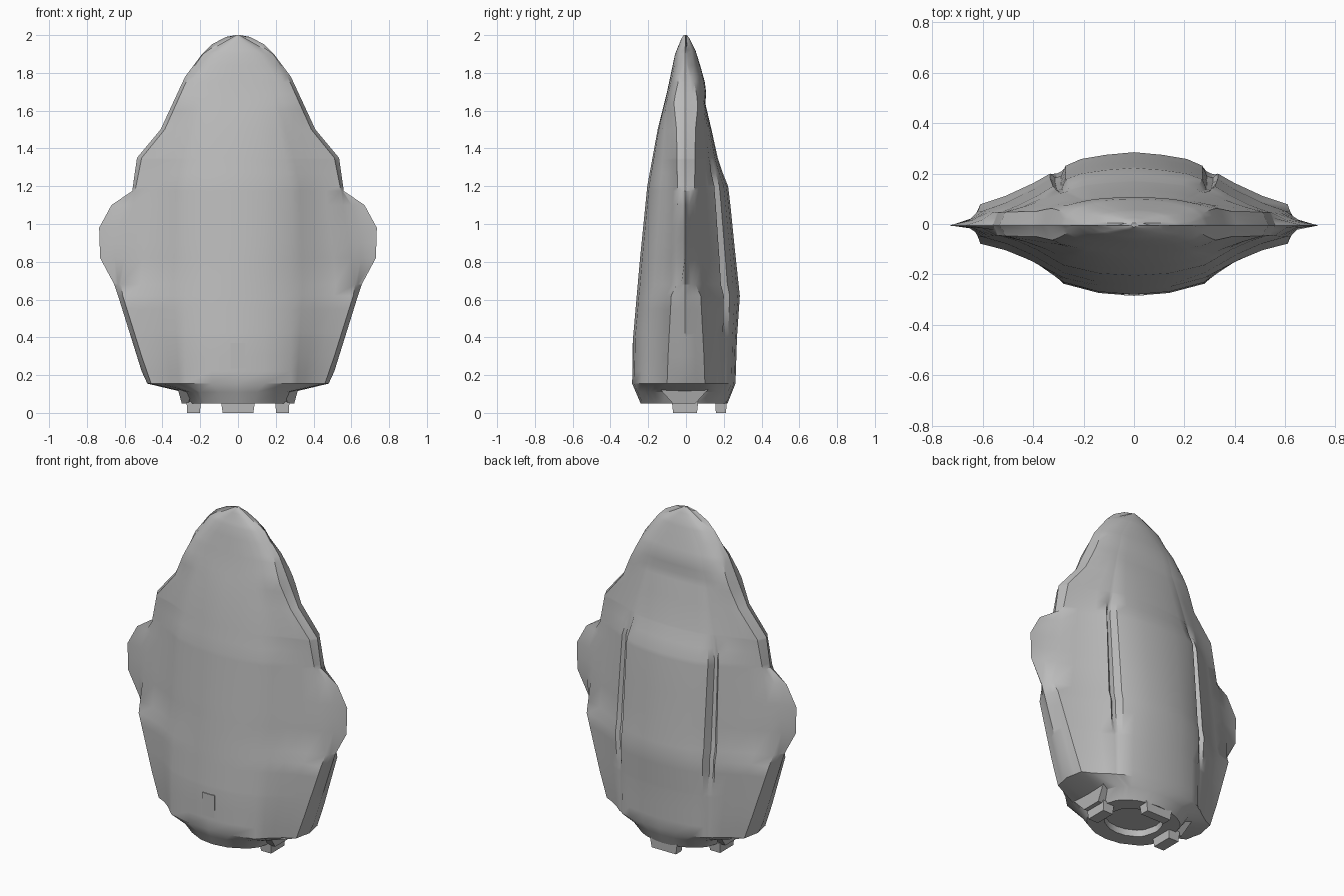
import bpy, bmesh, math
from mathutils import Vector

default = bpy.data.objects.get("Cube")
if default:
    bpy.data.objects.remove(default)

grey = bpy.data.materials.new("hull grey")
grey.use_nodes = True
colour = (0.5, 0.5, 0.5, 1)
grey.diffuse_color = colour
grey.node_tree.nodes["Principled BSDF"].inputs["Base Color"].default_value = colour

# Height profiles as (z, value), read from the tail up to the nose
WIDTH = [(.05, .26), (.11, .29), (.155, .48), (.22, .51), (.3, .535), (.62, .635), (.68, .655),
         (.82, .73), (.98, .735), (1.1, .67), (1.175, .56), (1.35, .535),
         (1.5, .41), (1.78, .28), (1.9, .19), (1.95, .14), (1.99, .065), (2, .01)]
BODY = [(.05, .25), (.11, .28), (.155, .46), (.3, .51), (.62, .61), (.68, .62), (.82, .6),
        (1.175, .545), (1.35, .51), (1.5, .388), (1.78, .262), (1.9, .182), (2, .008)]
FRONT = [(.05, .24), (.155, .285), (.4, .28), (.8, .245), (1.2, .205), (1.5, .15),
         (1.7, .1), (1.9, .058), (1.98, .025), (2, .012)]
BACK = [(.05, .22), (.155, .262), (.4, .27), (.62, .285), (.9, .255), (1.1, .235), (1.2, .223),
        (1.27, .195), (1.35, .168), (1.5, .135), (1.64, .102), (1.69, .107), (1.75, .1),
        (1.84, .075), (1.92, .05), (1.98, .02), (2, .005)]
RIM = [(.05, .05), (.11, .1), (.155, .1), (.3, .095), (.62, .078), (.68, .05), (.82, .052),
       (1.175, .045), (1.5, .05), (1.65, .065), (1.78, .035), (1.84, .01), (2, .002)]
CORE = [(.05, .18), (.11, .2), (.155, .28), (1.2, .28), (1.5, .22), (1.78, .15), (2, .005)]
ROUND = [(.11, 1), (.155, 0), (1.3, 0), (1.8, .85), (2, 1)]
GROOVE = [(.42, 0), (.55, .025), (1.2, .025), (1.34, 0)]


def sample(profile, z):
    """Linear value of a height profile."""
    if z <= profile[0][0]:
        return profile[0][1]
    for (a, p), (b, q) in zip(profile, profile[1:]):
        if z <= b:
            return p + (q - p) * (z - a) / (b - a)
    return profile[-1][1]


def section(z):
    """Closed outline of the hull at one height."""
    w, edge, c, rim = (sample(p, z) for p in (WIDTH, BODY, CORE, RIM))
    blend, groove = sample(ROUND, z), sample(GROOVE, z)
    fin = w - edge

    def side(depth, shape):
        r = min(rim, depth * .6)
        pts = []
        for inner, outer, height, dip in shape:
            x = c * inner + (edge - c) * outer
            flat = r + (depth - r) * height
            oval = r + (depth - r) * math.sqrt(max(0, 1 - (x / edge) ** 2))
            pts.append((x, flat + (oval - flat) * blend - dip * groove))
        # thin fin or bevel outside the body
        pts.append((edge + fin * .4, r * (.58 - min(.25, fin * 2))))
        return pts

    front = side(sample(FRONT, z), [(0, 0, 1, 0), (.5, 0, .94, 0), (1, 0, .74, 0), (1, .18, .57, 0),
                                    (1, .4, .36, 0), (1, .7, .14, 0), (1, 1, 0, 0)])
    back = side(sample(BACK, z), [(0, 0, 1, 0), (.4, 0, .95, 0), (.75, 0, .87, 0), (.97, 0, .74, 0),
                                  (1, .03, .66, 1), (1, .1, .61, .8), (1, .16, .59, 0),
                                  (1, .36, .41, 0), (1, .7, .16, 0), (1, 1, 0, 0)])
    half = [(x, -y) for x, y in front] + [(w, -.006)] + back[::-1]
    loop = half + [(-x, y) for x, y in half[-2:0:-1]]
    return [Vector((x, y, z)) for x, y in loop]


def finish(name, bm, angle=34):
    """Turn a bmesh into a grey object shaded smooth except at sharp edges."""
    bmesh.ops.recalc_face_normals(bm, faces=bm.faces)
    mesh = bpy.data.meshes.new(name)
    bm.to_mesh(mesh)
    bm.free()
    mesh.materials.append(grey)
    obj = bpy.data.objects.new(name, mesh)
    bpy.context.collection.objects.link(obj)
    bpy.ops.object.select_all(action="DESELECT")
    obj.select_set(True)
    bpy.context.view_layer.objects.active = obj
    bpy.ops.object.shade_smooth_by_angle(angle=math.radians(angle))
    return obj


def loft(name, rings):
    """Skin a stack of equal rings and cap both ends."""
    bm = bmesh.new()
    rows = [[bm.verts.new(p) for p in ring] for ring in rings]
    for low, high in zip(rows, rows[1:]):
        for i in range(len(low)):
            j = (i + 1) % len(low)
            bm.faces.new((low[i], low[j], high[j], high[i]))
    bm.faces.new(rows[0])
    bm.faces.new(rows[-1])
    return finish(name, bm)


# Hull, with a recessed exhaust well in the tail
heights = sorted({z for z, v in WIDTH + BACK + GROOVE} | {.9, 1.6, 1.97})
tail = section(heights[0])
well = [Vector((p.x * .62, p.y * .62, p.z)) for p in tail]
well_floor = [p + Vector((0, 0, .04)) for p in well]
loft("hull", [well_floor, well, tail] + [section(z) for z in heights[1:]])


def block(name, centre, size, taper=1):
    """Box whose lower end is scaled by taper."""
    bm = bmesh.new()
    bmesh.ops.create_cube(bm, size=1)
    for v in bm.verts:
        k = taper if v.co.z < 0 else 1
        v.co = Vector((v.co.x * size[0] * k, v.co.y * size[1] * k, v.co.z * size[2])) + Vector(centre)
    return finish(name, bm)


# Three tail feet and the braces beside the exhaust
block("back_foot", (0, .185, .03), (.18, .06, .06), .9)
for name, s in (("left", 1), ("right", -1)):
    block(name + "_foot", (s * .235, -.005, .03), (.075, .14, .06), .9)
    block(name + "_brace", (s * .28, -.01, .1), (.09, .3, .1), .4)

# Small hatch plate on the front
block("front_hatch", (0, -.28, .303), (.08, .008, .135))
